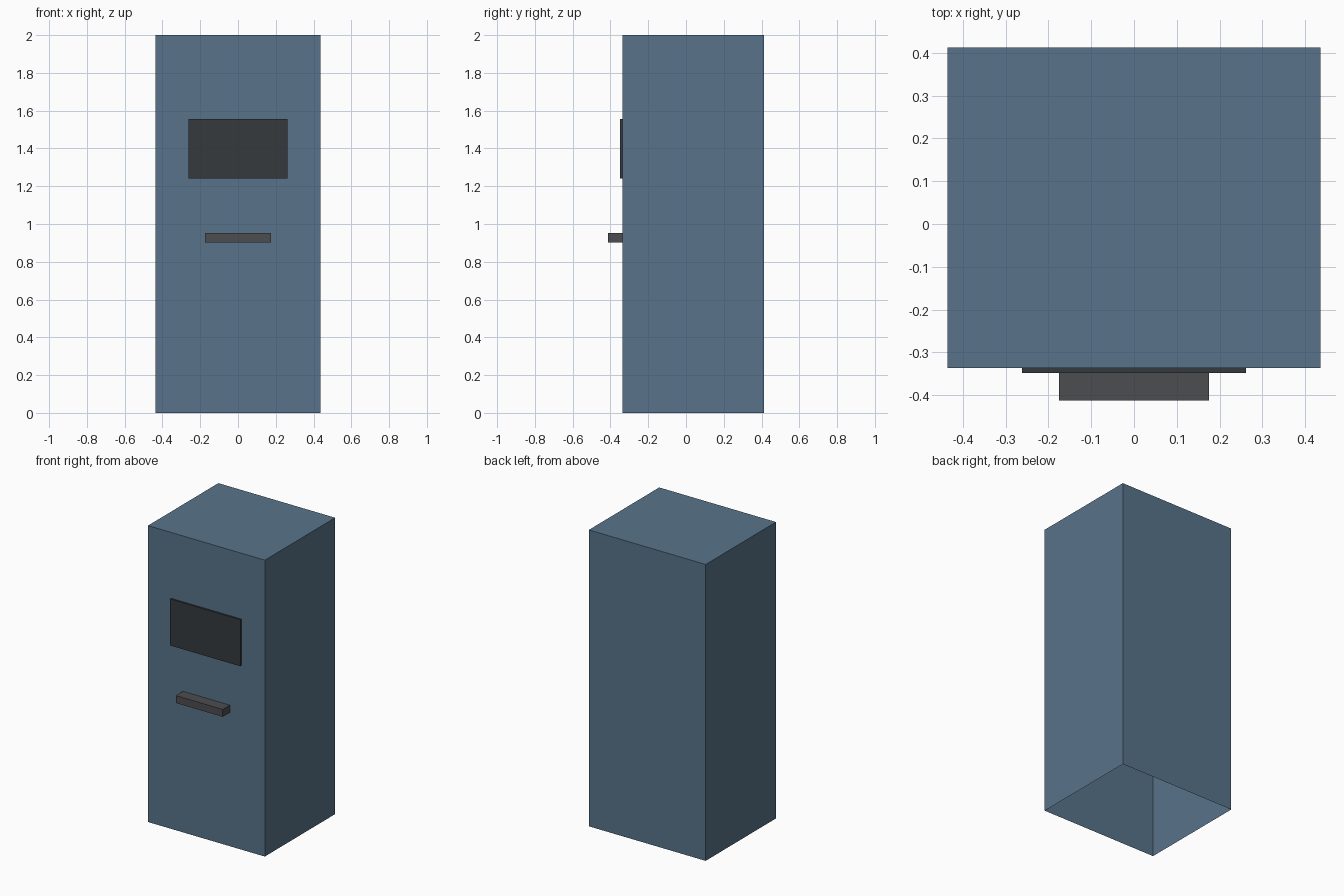
import bpy, bmesh
from mathutils import Vector

if "Cube" in bpy.data.objects:
    bpy.data.objects.remove(bpy.data.objects["Cube"])


def shell_box(name, lo, hi, color, open_dir):
    """Box between two corners, with the hidden face along open_dir left out."""
    bm = bmesh.new()
    bmesh.ops.create_cube(bm, size=1)
    lo, hi = Vector(lo), Vector(hi)
    for v in bm.verts:
        v.co = (lo + hi) / 2 + v.co * (hi - lo)
    bm.normal_update()
    hidden = [f for f in bm.faces if f.normal.dot(Vector(open_dir)) > 0.9]
    bmesh.ops.delete(bm, geom=hidden, context='FACES')
    mesh = bpy.data.meshes.new(name)
    bm.to_mesh(mesh)
    bm.free()
    mat = bpy.data.materials.new(name + "_material")
    mat.diffuse_color = (*color, 1)
    mat.use_nodes = True
    mat.node_tree.nodes["Principled BSDF"].inputs["Base Color"].default_value = mat.diffuse_color
    mesh.materials.append(mat)
    obj = bpy.data.objects.new(name, mesh)
    bpy.context.collection.objects.link(obj)
    return obj


FRONT = -0.337  # y of the cabinet's front face

# Cabinet, open underneath
shell_box("cabinet", (-0.436, FRONT, 0), (0.436, 0.413, 2),
          (0.098, 0.174, 0.254), (0, 0, -1))
# Thin display panel on the front
shell_box("screen", (-0.262, -0.349, 1.242), (0.262, FRONT, 1.556),
          (0.035, 0.042, 0.048), (0, 1, 0))
# Small ledge below the display
shell_box("ledge", (-0.175, -0.413, 0.902), (0.175, FRONT, 0.952),
          (0.073, 0.075, 0.08), (0, 1, 0))
